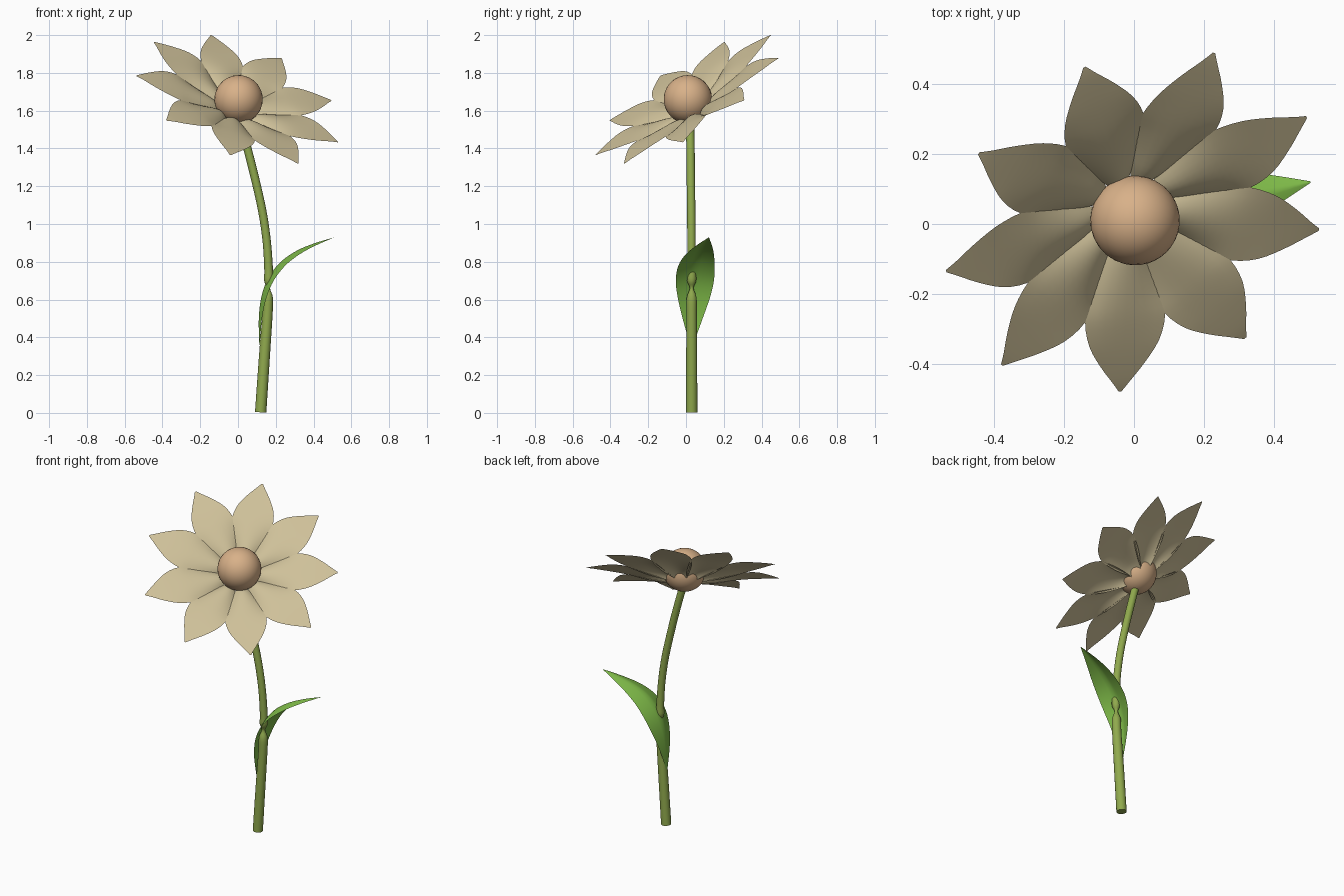
import bpy, bmesh, math
from mathutils import Vector, Matrix

if "Cube" in bpy.data.objects:
    bpy.data.objects.remove(bpy.data.objects["Cube"])


def material(name, rgb):
    m = bpy.data.materials.new(name)
    m.diffuse_color = (*rgb, 1)
    m.use_nodes = True
    m.node_tree.nodes["Principled BSDF"].inputs["Base Color"].default_value = m.diffuse_color
    return m


PETAL = material("petal cream", (0.62, 0.53, 0.32))
CENTRE = material("centre tan", (0.69, 0.44, 0.25))
STEM = material("stem green", (0.28, 0.40, 0.075))
LEAF = material("leaf green", (0.21, 0.49, 0.065))


def spline(rows, steps):
    """Catmull-Rom samples through rows of equal length."""
    rows = [Vector(r) for r in rows]
    out = []
    for i in range(len(rows) - 1):
        a, b, c, d = (rows[max(0, min(len(rows) - 1, i + k))] for k in (-1, 0, 1, 2))
        for s in range(steps):
            t = s / steps
            out.append(0.5 * (2 * b + (c - a) * t + (2 * a - 5 * b + 4 * c - d) * t ** 2
                              + (3 * b - a - 3 * c + d) * t ** 3))
    return out + [rows[-1]]


def finish(name, bm, mat, angle=60):
    bmesh.ops.recalc_face_normals(bm, faces=bm.faces)
    me = bpy.data.meshes.new(name)
    bm.to_mesh(me)
    bm.free()
    me.materials.append(mat)
    ob = bpy.data.objects.new(name, me)
    bpy.context.collection.objects.link(ob)
    bpy.ops.object.select_all(action='DESELECT')
    ob.select_set(True)
    bpy.context.view_layer.objects.active = ob
    bpy.ops.object.shade_smooth_by_angle(angle=math.radians(angle))
    return ob


def skin(bm, rings, closed=False):
    rings = [[bm.verts.new(p) for p in r] for r in rings]
    n = len(rings[0])
    for r, q in zip(rings, rings[1:]):
        for i in range(n if closed else n - 1):
            j = (i + 1) % n
            bm.faces.new((r[i], r[j], q[j], q[i]))
    if closed:
        bm.faces.new(rings[0])
        bm.faces.new(rings[-1])


# Flower head frame: tilted axis and first petal direction
HEAD = Vector((0.003, 0.01, 1.660))
axis = Vector((0.40, -0.64, 1)).normalized()
first = Vector((-0.03, -0.49, -0.295))
first = (first - axis * first.dot(axis)).normalized()
side = axis.cross(first)
frame = Matrix((first, side, axis)).transposed().to_4x4()
frame.translation = HEAD

# Petals with edges tucked under near the base: radius, height, half width, edge lift
outline = [(0.100, -0.055, 0.034, -0.016), (0.14, -0.038, 0.056, -0.024),
           (0.20, -0.024, 0.083, -0.026), (0.27, -0.012, 0.107, -0.018),
           (0.335, -0.004, 0.121, -0.006), (0.41, 0.001, 0.106, 0.0),
           (0.48, 0.003, 0.068, 0.0), (0.54, 0.003, 0.026, 0.0),
           (0.573, 0.001, 0.004, 0.0)]
for k in range(9):
    bm = bmesh.new()
    skin(bm, [[(r, w * u / 4, h + lift * (u / 4) ** 2) for u in range(-4, 5)]
              for r, h, w, lift in spline(outline, 3)])
    bm.transform(frame @ Matrix.Rotation(math.radians(40 * k - 1.2), 4, 'Z'))
    finish(f"petal_{k + 1}", bm, PETAL)

# Round flower centre
bm = bmesh.new()
bmesh.ops.create_uvsphere(bm, u_segments=32, v_segments=20, radius=0.128)
bm.transform(frame)
finish("flower_centre", bm, CENTRE)

# Curved stem, pinched at the leaf joint: x, y, z, radius
stem = spline([(0.12, 0.03, 0.003, 0.030), (0.14, 0.03, 0.30, 0.029), (0.156, 0.03, 0.52, 0.027),
               (0.159, 0.03, 0.61, 0.026), (0.160, 0.03, 0.660, 0.010),
               (0.162, 0.03, 0.70, 0.024), (0.162, 0.03, 0.76, 0.023), (0.153, 0.029, 0.90, 0.022),
               (0.132, 0.028, 1.05, 0.022), (0.10, 0.026, 1.20, 0.022),
               (0.05, 0.024, 1.40, 0.022), (0.0, 0.02, 1.58, 0.022)], 4)
rings = []
for i, row in enumerate(stem):
    p = row.to_3d()
    d = (stem[min(i + 1, len(stem) - 1)] - stem[max(i - 1, 0)]).to_3d().normalized()
    b = Vector((0, 1, 0))
    a = b.cross(d).normalized()
    rings.append([p + row[3] * (math.cos(t) * a + math.sin(t) * b)
                  for t in (math.tau * j / 16 for j in range(16))])
bm = bmesh.new()
skin(bm, rings, closed=True)
finish("stem", bm, STEM)

# Creased leaf arching through the stem, edges folded down: x, z, y, half width
leaf = spline([(0.113, 0.36, 0.03, 0.008), (0.110, 0.50, 0.035, 0.053), (0.125, 0.62, 0.042, 0.086),
               (0.162, 0.718, 0.047, 0.101), (0.227, 0.800, 0.055, 0.096),
               (0.310, 0.858, 0.072, 0.076), (0.402, 0.897, 0.095, 0.043),
               (0.505, 0.928, 0.12, 0.002)], 4)
rings = []
for i, (x, z, y, w) in enumerate(leaf):
    d = leaf[min(i + 1, len(leaf) - 1)] - leaf[max(i - 1, 0)]
    up = Vector((-d[1], 0, d[0])).normalized()
    rings.append([Vector((x, y + w * u / 4, z)) - up * w * 0.32 * abs(u / 4) ** 1.2
                  for u in range(-4, 5)])
bm = bmesh.new()
skin(bm, rings)
finish("leaf", bm, LEAF, 40)
